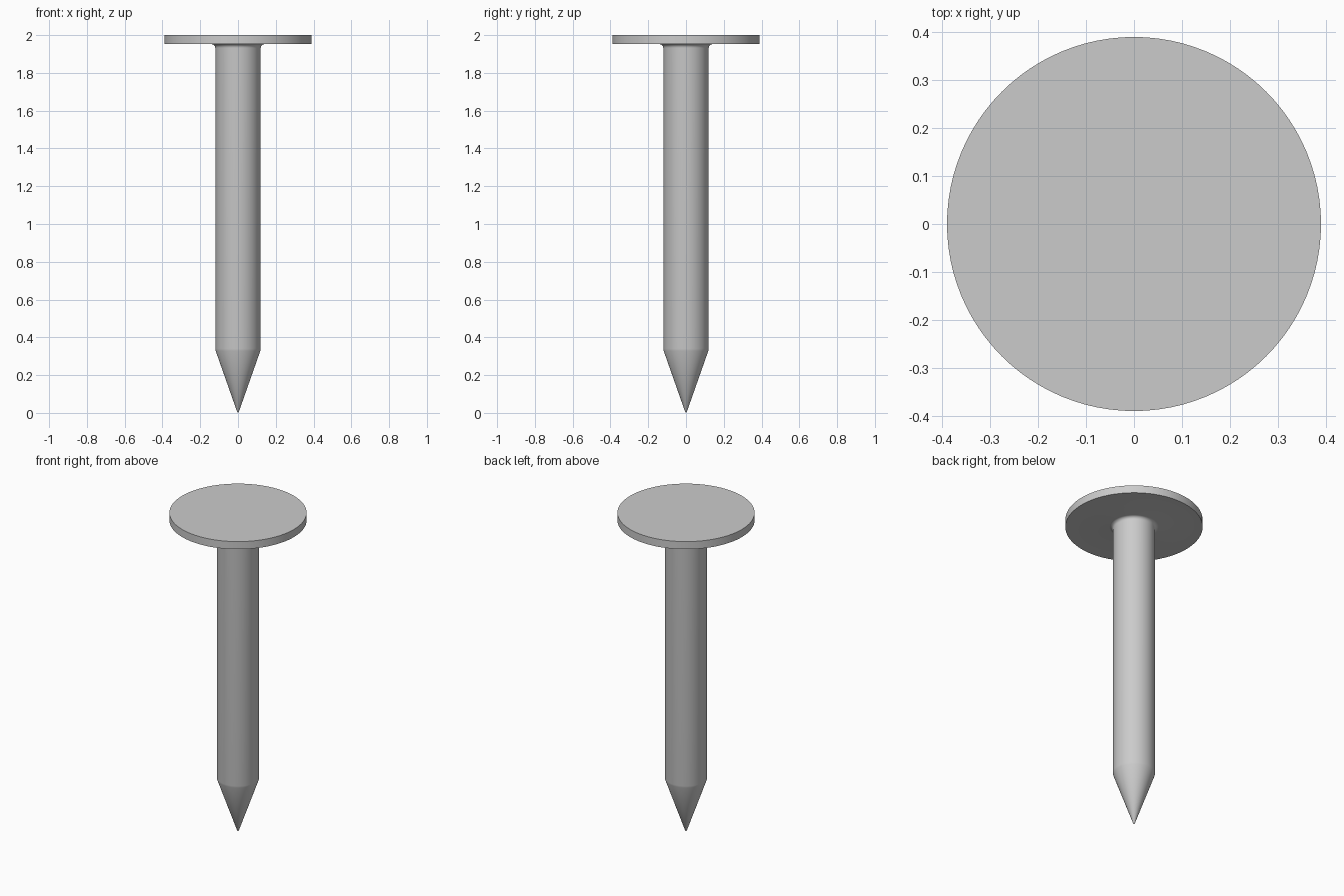
import bpy, bmesh, math

if "Cube" in bpy.data.objects:
    bpy.data.objects.remove(bpy.data.objects["Cube"])

SEGMENTS = 96


def lathe(name, profile):
    """Revolve an (r, z) profile around the z axis into a closed solid."""
    bm = bmesh.new()
    verts = [bm.verts.new((r, 0, z)) for r, z in profile]
    edges = [bm.edges.new(pair) for pair in zip(verts, verts[1:])]
    bmesh.ops.spin(bm, geom=verts + edges, cent=(0, 0, 0), axis=(0, 0, 1),
                   angle=math.tau, steps=SEGMENTS, use_duplicate=False)
    bmesh.ops.remove_doubles(bm, verts=bm.verts, dist=1e-5)
    bmesh.ops.recalc_face_normals(bm, faces=bm.faces)
    mesh = bpy.data.meshes.new(name)
    bm.to_mesh(mesh)
    bm.free()
    obj = bpy.data.objects.new(name, mesh)
    bpy.context.collection.objects.link(obj)
    bpy.ops.object.select_all(action='DESELECT')
    obj.select_set(True)
    bpy.context.view_layer.objects.active = obj
    bpy.ops.object.shade_smooth_by_angle(angle=math.radians(30))
    return obj


HEAD_R, SHAFT_R, FILLET = 0.39, 0.12, 0.02
HEAD_Z = 1.952

# Pointed tip and straight shaft
profile = [(0, 0), (0.004, 0.004), (SHAFT_R - 0.002, 0.328), (SHAFT_R, 0.34)]

# Concave fillet where the shaft meets the head
for i in range(7):
    a = math.radians(15 * i)
    profile.append((SHAFT_R + FILLET * (1 - math.cos(a)),
                    HEAD_Z - FILLET * (1 - math.sin(a))))

# Flat disc head
profile += [(HEAD_R, HEAD_Z), (HEAD_R, 2.0), (0, 2.0)]

lathe("nail", profile)
